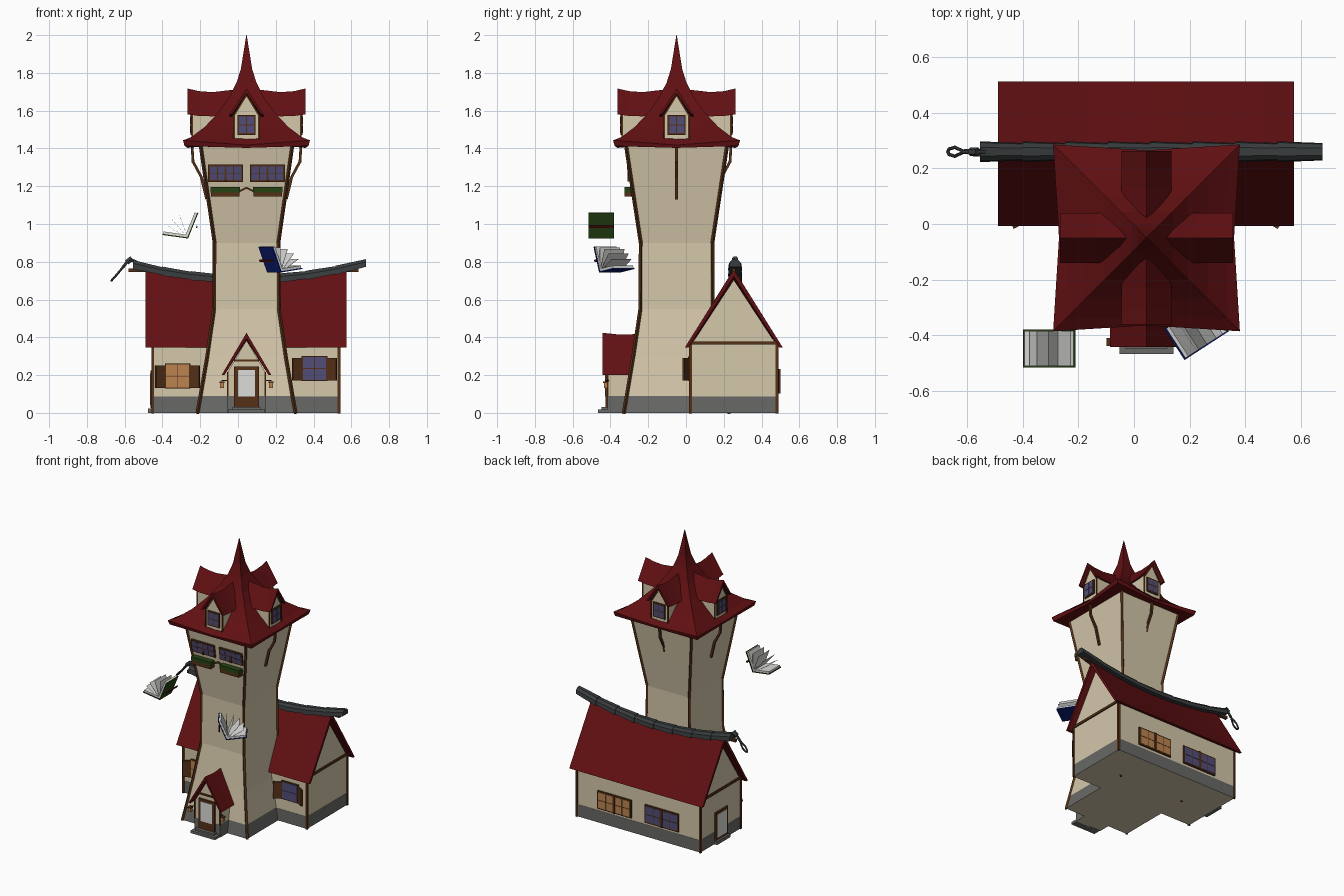
import bpy, bmesh
from math import cos, sin, pi, radians
from mathutils import Matrix, Vector

if "Cube" in bpy.data.objects:
    bpy.data.objects.remove(bpy.data.objects["Cube"])


def material(name, *rgb):
    m = bpy.data.materials.new(name)
    m.use_nodes = True
    m.diffuse_color = (*rgb, 1)
    m.node_tree.nodes["Principled BSDF"].inputs["Base Color"].default_value = (*rgb, 1)
    return m


PLASTER = material("cream plaster", .66, .57, .40)
ROOF = material("dark red tile", .12, .005, .006)
WOOD = material("brown wood", .09, .03, .008)
STONE = material("grey stone", .14, .14, .135)
SLATE = material("dark slate", .04, .045, .047)
AMBER = material("lit amber glass", .50, .23, .08)
GLASS = material("violet blue glass", .085, .075, .19)
GREEN = material("leaf green", .02, .055, .006)
PAPER = material("white paper", .72, .72, .70)
NAVY = material("navy cover", .004, .012, .16)

ONE = Matrix.Identity(4)
CX, CY = .045, -.05


def finish(bm, name, mats, M=ONE, rule=None):
    bmesh.ops.recalc_face_normals(bm, faces=bm.faces)
    if rule:
        for f in bm.faces:
            f.material_index = rule(f)
    bm.transform(M)
    me = bpy.data.meshes.new(name)
    bm.to_mesh(me)
    bm.free()
    for m in mats:
        me.materials.append(m)
    ob = bpy.data.objects.new(name, me)
    bpy.context.collection.objects.link(ob)
    return ob


def box(name, loc, size, mat, M=ONE):
    bm = bmesh.new()
    bmesh.ops.create_cube(bm, size=1)
    return finish(bm, name, [mat], M @ Matrix.Translation(loc) @ Matrix.Diagonal((*size, 1)))


def loft(name, sections, mats, M=ONE, rule=None):
    """Skin a row of equal closed sections and cap both ends."""
    bm = bmesh.new()
    rings = [[bm.verts.new(p) for p in s] for s in sections]
    for a, b in zip(rings, rings[1:]):
        for i in range(len(a)):
            j = (i + 1) % len(a)
            bm.faces.new((a[i], a[j], b[j], b[i]))
    bm.faces.new(rings[0])
    bm.faces.new(rings[-1])
    return finish(bm, name, mats, M, rule)


def beam(name, pts, r, mat, M=ONE, sides=4):
    bm = bmesh.new()
    for a, b in zip(pts, pts[1:]):
        a, b = Vector(a), Vector(b)
        place = (Matrix.Translation((a + b) / 2) @ (b - a).to_track_quat('Z', 'Y').to_matrix().to_4x4()
                 @ Matrix.Rotation(pi / sides, 4, 'Z'))
        bmesh.ops.create_cone(bm, cap_ends=True, segments=sides, radius1=r, radius2=r,
                              depth=(b - a).length + r * .6, matrix=place)
    return finish(bm, name, [mat], M)


def facing(x, y, z, turn=0, tilt=0):
    return (Matrix.Translation((x, y, z)) @ Matrix.Rotation(radians(turn), 4, 'Z')
            @ Matrix.Rotation(radians(tilt), 4, 'X'))


def window(name, M, w, h, glass, cols=2, rows=2, edge=.009, gap=.005):
    box(name + "_frame", (0, 0, 0), (w, .016, h), WOOD, M)
    pw = (w - 2 * edge - gap * (cols - 1)) / cols
    ph = (h - 2 * edge - gap * (rows - 1)) / rows
    for c in range(cols):
        for r in range(rows):
            box(name + "_pane", ((c - (cols - 1) / 2) * (pw + gap), -.001, (r - (rows - 1) / 2) * (ph + gap)),
                (pw, .018, ph), glass, M)


def stone_below(f):
    return 1 if f.calc_center_median().z < .089 and abs(f.normal.z) < .7 else 0


def chevron(half, eave, peak, thick):
    """Gable roof section as (side, height) pairs."""
    return [(-half, eave), (0, peak), (half, eave), (half - thick * .5, eave),
            (0, peak - thick), (thick * .5 - half, eave)]


# Tower body with corner posts
levels = [(0, .26, .28), (.09, .244, .264), (.3, .208, .229), (.55, .172, .192), (.9, .169, .19),
          (1.15, .205, .228), (1.41, .242, .267)]
loft("tower", [[(CX + sx * hx, CY + sy * hy, z) for sx, sy in ((-1, -1), (1, -1), (1, 1), (-1, 1))]
               for z, hx, hy in levels], [PLASTER, STONE], rule=stone_below)
for sx in (-1, 1):
    for sy in (-1, 1):
        beam("tower_corner_post", [(CX + sx * hx, CY + sy * hy, z) for z, hx, hy in levels], .010, WOOD)

# Flared tower roof with spire
dirs = [(-1, -1), (0, -1), (1, -1), (1, 0), (1, 1), (0, 1), (-1, 1), (-1, 0)]
profile = [(.24, .24, 1.41, 0), (.312, .328, 1.403, .01), (.315, .336, 1.418, .025), (.285, .292, 1.452, .008),
           (.22, .22, 1.515, 0), (.15, .15, 1.59, 0), (.095, .095, 1.665, 0), (.052, .052, 1.75, 0),
           (.03, .03, 1.82, 0), (.001, .001, 2, 0)]
loft("tower_roof", [[(CX + dx * (c if dx * dy else m), CY + dy * (c if dx * dy else m), z + (lift if dx * dy else 0))
                     for dx, dy in dirs] for m, c, z, lift in profile], [ROOF])

# Four dormers, and braces on three sides
for k in range(4):
    T = facing(CX, CY, 0, 90 * k)
    gable = [(-.068, 1.43), (.068, 1.43), (.068, 1.575), (0, 1.685), (-.068, 1.575)]
    loft("dormer_wall", [[(x, y, z) for x, z in gable] for y in (-.288, -.08)], [PLASTER], T)
    loft("dormer_roof", [[(x, y, z) for x, z in chevron(.09, e, p, .026)] for y, e, p in
                         ((-.312, 1.58, 1.717), (-.25, 1.572, 1.703), (-.18, 1.57, 1.698), (-.06, 1.58, 1.712))],
         [ROOF], T)
    for s in (-1, 1):
        beam("dormer_post", [(s * .066, -.287, 1.45), (s * .066, -.287, 1.575), (0, -.287, 1.683)], .006, WOOD, T)
    window("dormer_window", T @ facing(0, -.289, 1.525), .095, .105, GLASS)
    if k:
        beam("roof_brace", [(0, -.288, 1.41), (0, -.283, 1.33), (0, -.24, 1.25), (0, -.212, 1.135)], .010, WOOD, T)

# Tower front windows and planters
for s in (-1, 1):
    window("tower_window", facing(CX + s * .111, -.298, 1.27, 0, 8.5), .185, .092, GLASS, 4, 2)
    box("tower_window_mullion", (CX + s * .111, -.299, 1.27), (.012, .024, .09), WOOD)
    box("planter", (CX + s * .113, -.3, 1.157), (.15, .05, .025), WOOD)
    box("planter_leaves", (CX + s * .113, -.3, 1.182), (.157, .052, .028), GREEN)
    beam("planter_bracket", [(CX, -.288, 1.192), (CX + s * .04, -.288, 1.172)], .007, WOOD)

# Long house: base, walls, sagging roof
HY = .253


def ridge(x):
    return .70 + .06 * ((x - CX) / .53) ** 2


def span(a, b, n):
    return [a + (b - a) * i / n for i in range(n + 1)]


def house_section(x, top):
    return [(x, .024, .085), (x, .024, .355), (x, HY, ridge(x) - .047), (x, .482, .355), (x, .482, .085)]


loft("house_base", [[(x, .022, z) for x in (-.454, .537)] + [(x, .484, z) for x in (.537, -.454)]
                    for z in (0, .087)], [PLASTER, STONE], rule=stone_below)
loft("house_walls", [house_section(x, 0) for x in span(-.452, .535, 10)], [PLASTER])
loft("house_roof", [[(x, HY + y, z) for y, z in chevron(.26, .345, ridge(x), .038)]
                    for x in span(-.49, .575, 10)], [ROOF])
for x in (-.452, .535):
    for y in (.024, .482):
        beam("house_post", [(x, y, .0), (x, y, .36)], .010, WOOD)
    beam("gable_beam", [(x, .03, .37), (x, .478, .37)], .012, WOOD)
for a, b in ((-.575, -.45), (.55, .635)):
    beam("ridge_pole", [(a, HY, .755), (b, HY, .755)], .014, WOOD)

# Slate ridge tiles
cap = [(-.034, -.026), (-.03, .002), (-.014, .018), (.014, .018), (.03, .002), (.034, -.026)]
xs = span(-.555, .67, 8)
for i, (a, b) in enumerate(zip(xs, xs[1:])):
    loft("ridge_tile", [[(x, .26 + y * k, ridge(x) + .012 + z * k) for y, z in cap]
                        for x, k in ((a, 1.1), (b + .008, .92))], [SLATE])

# Hanging hook at the ridge end
beam("hook_arm", [(-.53, .26, .795), (-.575, .26, .815), (-.61, .26, .77)], .009, SLATE, sides=6)
beam("hook_loop", [(-.61, .26, .77), (-.645, .244, .728), (-.665, .25, .706), (-.67, .26, .70),
                   (-.665, .27, .706), (-.645, .276, .728), (-.61, .26, .77)], .006, SLATE, sides=6)
beam("hook_knob", [(-.585, .26, .80), (-.565, .26, .815)], .016, SLATE, sides=6)

# House windows with open shutters, back windows, side door
for x, z, glass in ((-.32, .195, AMBER), (.405, .235, GLASS)):
    window("front_window", facing(x, .02, z), .135, .132, glass, gap=.003, edge=.006)
    for s in (-1, 1):
        box("shutter", (s * .028, 0, 0), (.056, .012, .118), WOOD, facing(x + s * .066, .014, z - .004, -s * 28))
for x, glass in ((.23, AMBER), (-.148, GLASS)):
    window("back_window", facing(x, .485, .168, 180), .27, .13, glass, 4, 2)
    box("back_window_mullion", (x, .488, .168), (.018, .022, .13), WOOD)
window("side_door", facing(-.456, .25, .125, -90), .14, .2, PAPER, 1, 1, .016)
box("side_door_step", (-.462, .25, .012), (.03, .15, .024), STONE)

# Entrance porch
porch = [(-.1, .09), (.1, .09), (.1, .215), (0, .385), (-.1, .215)]
loft("porch_wall", [[(CX + x, y, z) for x, z in porch] for y in (-.413, -.2)], [PLASTER])
loft("porch_base", [[(CX + x, y, z) for x, y in ((-.102, -.415), (.102, -.415), (.102, -.2), (-.102, -.2))]
                    for z in (0, .09)], [PLASTER, STONE], rule=stone_below)
loft("porch_roof", [[(CX + x, y, z) for x, z in chevron(.132, .2, p, .03)]
                    for y, p in ((-.442, .424), (-.35, .414), (-.235, .418))], [ROOF])
beam("porch_beam", [(CX - .065, -.415, .278), (CX + .065, -.415, .278)], .008, WOOD)
for s in (-1, 1):
    beam("porch_post", [(CX + s * .1, -.414, .09), (CX + s * .1, -.414, .215)], .006, WOOD)
    lamp = CX + s * .13
    beam("lamp_arm", [(CX + s * .1, -.41, .172), (lamp, -.425, .172)], .004, WOOD)
    box("lamp_glass", (lamp, -.425, .145), (.02, .02, .026), AMBER)
    box("lamp_cap", (lamp, -.425, .162), (.028, .028, .008), WOOD)
box("front_door", (CX, -.416, .135), (.13, .018, .22), WOOD)
box("front_door_panel", (CX, -.422, .157), (.09, .012, .142), PAPER)
box("lower_step", (CX, -.435, .009), (.195, .064, .018), STONE)
box("upper_step", (CX, -.425, .02), (.15, .045, .022), STONE)


# Floating open books
def book(name, M, cover):
    M = M @ Matrix.Translation((.0375, 0, 0))
    for angle, length, s in ((172, .137, -1), (68, .145, 1)):
        R = M @ Matrix.Rotation(-radians(angle), 4, 'Y')
        box(name + "_cover", (length / 2, 0, s * .003), (length, .135, .006), cover, R)
        box(name + "_pages", (length / 2, 0, s * .012), (length - .008, .127, .014), PAPER, R)
    for angle in (148, 130, 110, 90):
        R = M @ Matrix.Rotation(-radians(angle), 4, 'Y')
        box(name + "_leaf", (.07, 0, 0), (.125, .127, .001), PAPER, R)
    box(name + "_bookmark", (.02, 0, .075), (.006, .132, .012), ROOF,
        M @ Matrix.Rotation(radians(22), 4, 'Y'))


book("green_book", facing(-.302, -.448, .923), GREEN)
book("blue_book", facing(.222, -.383, .743, 213), NAVY)
